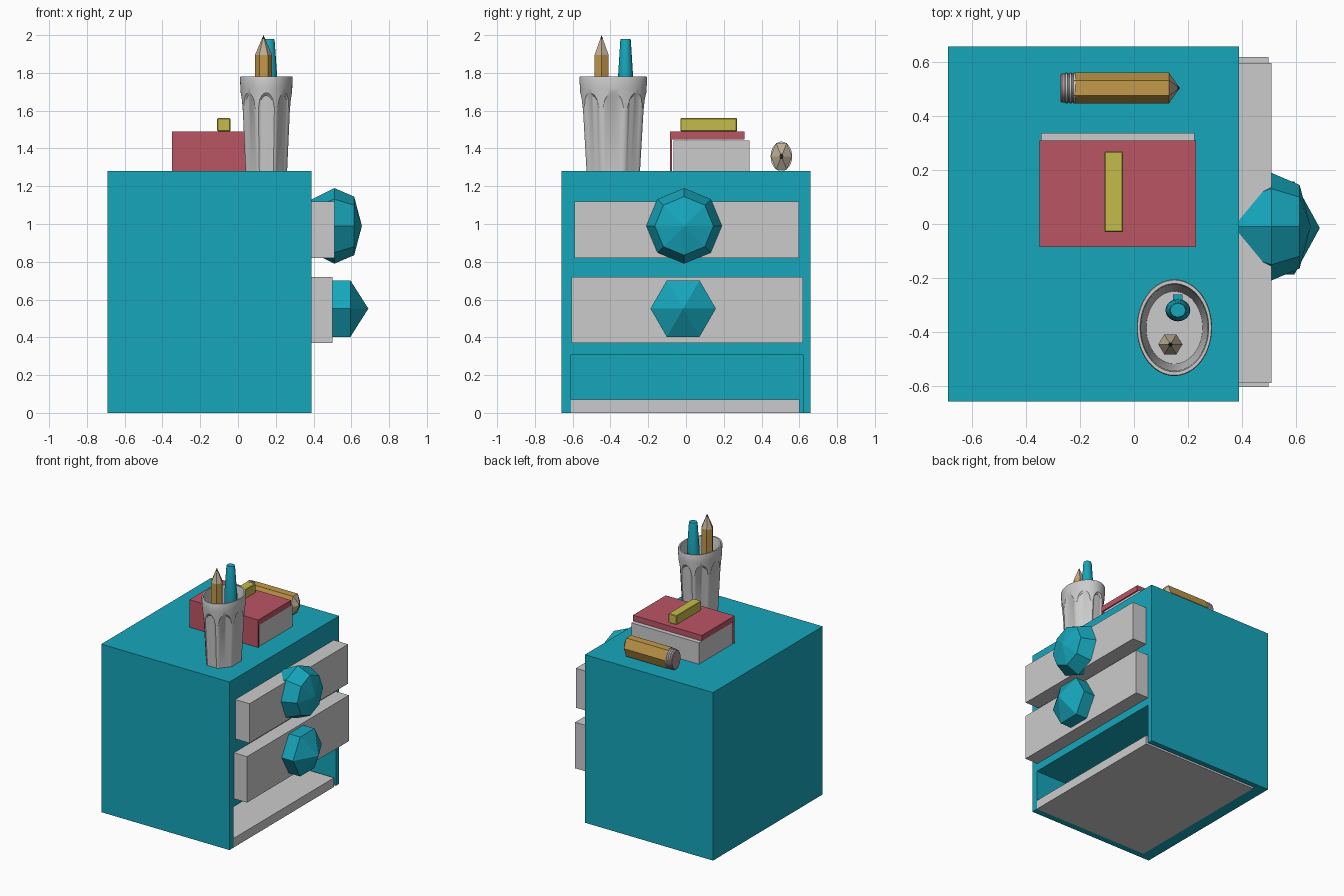
import bpy, bmesh
from math import sin, cos, pi, sqrt, radians

if "Cube" in bpy.data.objects:
    bpy.data.objects.remove(bpy.data.objects["Cube"])


def material(name, rgb):
    m = bpy.data.materials.new(name)
    m.diffuse_color = (*rgb, 1)
    m.use_nodes = True
    m.node_tree.nodes["Principled BSDF"].inputs["Base Color"].default_value = m.diffuse_color
    return m


TEAL = material("teal", (0.008, 0.38, 0.50))
RED = material("red", (0.50, 0.09, 0.13))
YELLOW = material("yellow", (0.56, 0.50, 0.07))
OCHRE = material("ochre", (0.54, 0.32, 0.07))
WOOD = material("bare_wood", (0.50, 0.42, 0.30))
LEAD = material("lead", (0.04, 0.04, 0.04))
PINK = material("dusty_pink", (0.42, 0.28, 0.30))


def finish(name, bm, mat, smooth=None):
    mesh = bpy.data.meshes.new(name)
    bm.to_mesh(mesh)
    bm.free()
    ob = bpy.data.objects.new(name, mesh)
    bpy.context.collection.objects.link(ob)
    if mat:
        mesh.materials.append(mat)
    if smooth:
        bpy.ops.object.select_all(action='DESELECT')
        ob.select_set(True)
        bpy.context.view_layer.objects.active = ob
        bpy.ops.object.shade_smooth_by_angle(angle=radians(smooth))
    return ob


def box(name, x, y, z, mat=None, bevel=0):
    bm = bmesh.new()
    bmesh.ops.create_cube(bm, size=1)
    for v in bm.verts:
        v.co = [(a + b) / 2 + c * (b - a) for (a, b), c in zip((x, y, z), v.co)]
    if bevel:
        bmesh.ops.bevel(bm, geom=bm.edges[:], offset=bevel, segments=1, affect='EDGES')
    return finish(name, bm, mat)


def skin(name, rings, mat=None, smooth=None):
    """Join equal rings of points into a closed solid."""
    bm = bmesh.new()
    loops = [[bm.verts.new(p) for p in r] for r in rings]
    n = len(loops[0])
    for a, b in zip(loops, loops[1:]):
        for i in range(n):
            j = (i + 1) % n
            bm.faces.new((a[i], a[j], b[j], b[i]))
    bm.faces.new(loops[0][::-1])
    bm.faces.new(loops[-1])
    bmesh.ops.remove_doubles(bm, verts=bm.verts[:], dist=1e-5)
    bmesh.ops.recalc_face_normals(bm, faces=bm.faces[:])
    return finish(name, bm, mat, smooth)


def lathe(name, profile, sides, centre, axis, mat=None, squash=1, smooth=None):
    """Profile is (position along axis, radius); squash scales the second radius."""
    rings = []
    for t, r in profile:
        ring = []
        for i in range(sides):
            a = 2 * pi * i / sides
            u = centre[0] + r * cos(a)
            v = centre[1] + r * squash * sin(a)
            ring.append((t, u, v) if axis == 'X' else (u, v, t))
        rings.append(ring)
    return skin(name, rings, mat, smooth)


# Cabinet with an open bottom compartment
cabinet = box("cabinet", (-0.69, 0.39), (-0.66, 0.66), (0, 1.28), TEAL)
cutter = box("compartment_cutter", (-0.60, 0.50), (-0.61, 0.62), (-0.1, 0.31), TEAL)
cutter.hide_render = True
cutter.hide_viewport = True
cut = cabinet.modifiers.new("compartment", 'BOOLEAN')
cut.operation = 'DIFFERENCE'
cut.solver = 'EXACT'
cut.object = cutter
box("compartment_floor", (-0.60, 0.39), (-0.61, 0.60), (0, 0.07))

# Drawers and faceted knobs
box("upper_drawer", (0.35, 0.51), (-0.59, 0.597), (0.82, 1.12))
box("lower_drawer", (0.35, 0.50), (-0.605, 0.62), (0.37, 0.72))
lathe("upper_knob", [(0.36, 0.125), (0.51, 0.20), (0.615, 0.155), (0.656, 0)],
      8, (-0.01, 0.99), 'X', TEAL)
lathe("lower_knob", [(0.48, 0.173), (0.595, 0.173), (0.69, 0)],
      6, (-0.015, 0.552), 'X', TEAL)

# Book and eraser
box("book_pages", (-0.345, 0.225), (-0.065, 0.337), (1.28, 1.443))
box("book_cover", (-0.35, 0.23), (-0.085, 0.31), (1.447, 1.49), RED)
box("book_spine", (-0.35, 0.23), (-0.085, -0.075), (1.28, 1.45), RED)
box("rubber_block", (-0.11, -0.04), (-0.03, 0.27), (1.49, 1.56), YELLOW, 0.004)


def pencil(name, axis, centre, start, shoulder, tip, r, squash):
    """Hexagonal body with a sharpened wooden end and a lead."""
    mid = shoulder + 0.8 * (tip - shoulder)
    lathe(name + "_body", [(start, r), (shoulder, r)], 6, centre, axis, OCHRE, squash)
    lathe(name + "_wood", [(shoulder, r), (mid, r * 0.2)], 6, centre, axis, WOOD, squash)
    lathe(name + "_lead", [(mid, r * 0.2), (tip, 0)], 6, centre, axis, LEAD, squash)


# Lying pencil with ribbed ferrule and rubber end
LYING = (0.505, 1.358)
pencil("lying_pencil", 'X', LYING, -0.222, 0.13, 0.17, 0.057, 1.42)
ribs = [(-0.256, 0.054), (-0.254, 0.057), (-0.247, 0.057), (-0.245, 0.053),
        (-0.241, 0.053), (-0.239, 0.057), (-0.232, 0.057), (-0.230, 0.053),
        (-0.226, 0.053), (-0.224, 0.057), (-0.218, 0.057), (-0.217, 0.054)]
lathe("pencil_ferrule", ribs, 24, LYING, 'X', None, 1.38, 30)
lathe("pencil_rubber", [(-0.272, 0.050), (-0.268, 0.054), (-0.25, 0.054)],
      24, LYING, 'X', PINK, 1.38, 30)

# Fluted cup, oval in plan
CX, CY, FLUTES, STEPS = 0.15, -0.385, 8, 12


def cup_ring(kind):
    ring = []
    for i in range(FLUTES * STEPS):
        a = 2 * pi * i / (FLUTES * STEPS)
        u = ((i + STEPS // 2) % STEPS) / (STEPS / 2) - 1
        arc = sqrt(max(0, 1 - (u / 0.8) ** 2))
        arch = 1.60 + 0.08 * arc
        z, inset = {"base": (1.28, 0.05 * arc), "arch": (arch, 0.07 * arc),
                    "step": (arch + 0.015, 0), "band": (1.72, 0), "lip": (1.772, 0),
                    "rim": (1.78, 0.02), "rim_in": (1.78, 0.09),
                    "wall": (1.76, 0.11), "floor": (1.30, 0.09)}[kind]
        f = 0.83 + 0.17 * (z - 1.28) / 0.5 - inset
        ring.append((CX + 0.14 * f * cos(a), CY + 0.18 * f * sin(a), z))
    return ring


skin("fluted_cup", [cup_ring(k) for k in
     ("base", "arch", "step", "band", "lip", "rim", "rim_in", "wall", "floor")],
     None, 35)

# Pencil and capped pen standing in the cup
pencil("standing_pencil", 'Z', (0.135, -0.447), 1.31, 1.895, 2.0, 0.045, 0.95)
lathe("pen", [(1.31, 0.034), (1.55, 0.04), (1.74, 0.046), (1.80, 0.043),
              (1.972, 0.031), (1.98, 0.028)], 24, (0.163, -0.32), 'Z', TEAL, 0.9, 30)
box("pen_clip", (0.145, 0.181), (-0.29, -0.262), (1.58, 1.75), TEAL)
